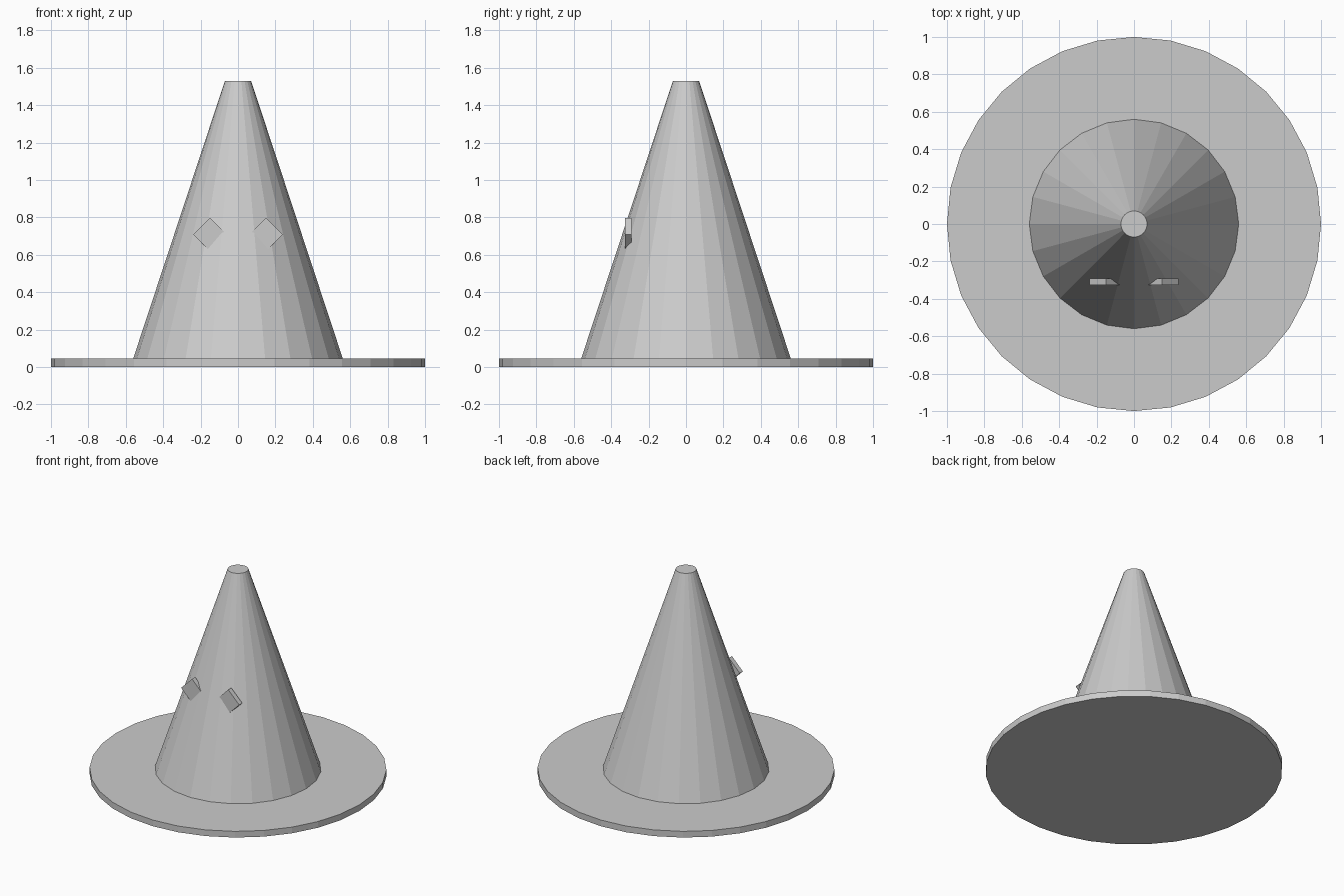
import bpy, math

if "Cube" in bpy.data.objects:
    bpy.data.objects.remove(bpy.data.objects["Cube"])

grey = bpy.data.materials.new("light grey")
grey.diffuse_color = (0.6, 0.6, 0.6, 1)
grey.use_nodes = True
grey.node_tree.nodes["Principled BSDF"].inputs["Base Color"].default_value = grey.diffuse_color


def finish(name):
    ob = bpy.context.object
    ob.name = name
    ob.data.materials.append(grey)
    return ob


# Flat round brim
bpy.ops.mesh.primitive_cylinder_add(vertices=32, radius=1, depth=0.046,
                                    location=(0, 0, 0.023))
finish("brim")

# Tapered crown with a small flat tip
bottom, top = 0.046, 1.53
bpy.ops.mesh.primitive_cone_add(vertices=24, radius1=0.56, radius2=0.07,
                                depth=top - bottom,
                                location=(0, 0, (bottom + top) / 2))
finish("crown")

# Diamond eyes, partly sunk into the front of the crown
for side, name in ((-1, "left_eye"), (1, "right_eye")):
    bpy.ops.mesh.primitive_cube_add(size=1, location=(side * 0.149, -0.309, 0.708),
                                    rotation=(0, math.radians(45), 0))
    eye = finish(name)
    eye.scale = (0.127, 0.036, 0.127)
